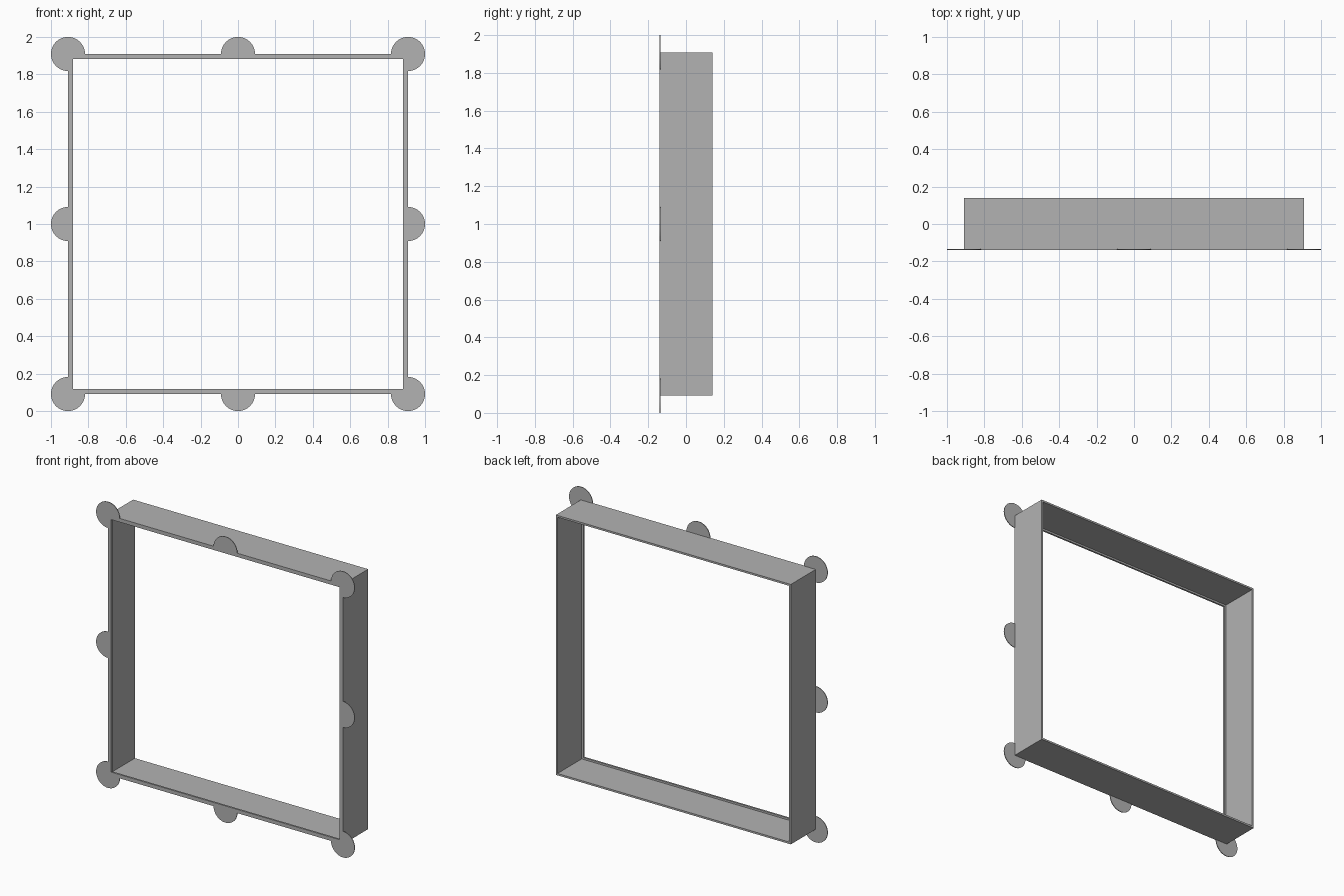
import bpy, bmesh
from math import pi, cos, sin

cube = bpy.data.objects.get("Cube")
if cube:
    bpy.data.objects.remove(cube)

GREY = (0.45, 0.45, 0.45, 1)
grey = bpy.data.materials.new("plain grey")
grey.use_nodes = True
grey.diffuse_color = GREY
grey.node_tree.nodes["Principled BSDF"].inputs["Base Color"].default_value = GREY

HALF, MID_Z = 0.909, 1.0      # outer half width and centre height
FRONT, BACK = -0.14, 0.14
WALL, LIP, LIP_DEPTH = 0.013, 0.026, 0.013
RADIUS, TAB_DEPTH = 0.091, 0.005


def make_object(name, bm):
    bmesh.ops.recalc_face_normals(bm, faces=bm.faces)
    mesh = bpy.data.meshes.new(name)
    bm.to_mesh(mesh)
    bm.free()
    mesh.materials.append(grey)
    obj = bpy.data.objects.new(name, mesh)
    bpy.context.collection.objects.link(obj)
    return obj


# Square frame: an L-shaped section swept round four mitred corners
def make_frame():
    lip_back = FRONT + LIP_DEPTH
    section = [(HALF, FRONT), (HALF, BACK), (HALF - WALL, BACK),
               (HALF - WALL, lip_back), (HALF - LIP, lip_back), (HALF - LIP, FRONT)]
    bm = bmesh.new()
    rings = [[bm.verts.new((sx * h, y, MID_Z + sz * h)) for h, y in section]
             for sx, sz in ((-1, -1), (1, -1), (1, 1), (-1, 1))]
    n = len(section)
    for i, ring in enumerate(rings):
        nxt = rings[(i + 1) % 4]
        for j in range(n):
            k = (j + 1) % n
            bm.faces.new((ring[j], nxt[j], nxt[k], ring[k]))
    make_object("frame", bm)


# Thin round tab covering only the arc outside the frame
def make_tab(name, x, z, start, sweep, corner):
    steps = 36 if corner else 24
    outline = [(x + RADIUS * cos(start + sweep * i / steps),
                z + RADIUS * sin(start + sweep * i / steps)) for i in range(steps + 1)]
    if corner:
        outline.append((x, z))
    bm = bmesh.new()
    face = bm.faces.new([bm.verts.new((px, FRONT, pz)) for px, pz in outline])
    extruded = bmesh.ops.extrude_face_region(bm, geom=[face], use_keep_orig=True)
    moved = [v for v in extruded["geom"] if isinstance(v, bmesh.types.BMVert)]
    bmesh.ops.translate(bm, verts=moved, vec=(0, TAB_DEPTH, 0))
    make_object(name, bm)


make_frame()
sides = ("left", "top", "right", "bottom")
corners = ("top_left", "top_right", "bottom_right", "bottom_left")
for i in range(4):
    a = i * pi / 2
    dx, dz = round(cos(a)), round(sin(a))
    make_tab(sides[i] + "_tab", dx * HALF, MID_Z + dz * HALF, a - pi / 2, pi, False)
    make_tab(corners[i] + "_tab", (dx - dz) * HALF, MID_Z + (dx + dz) * HALF,
             a - pi / 2, 1.5 * pi, True)
